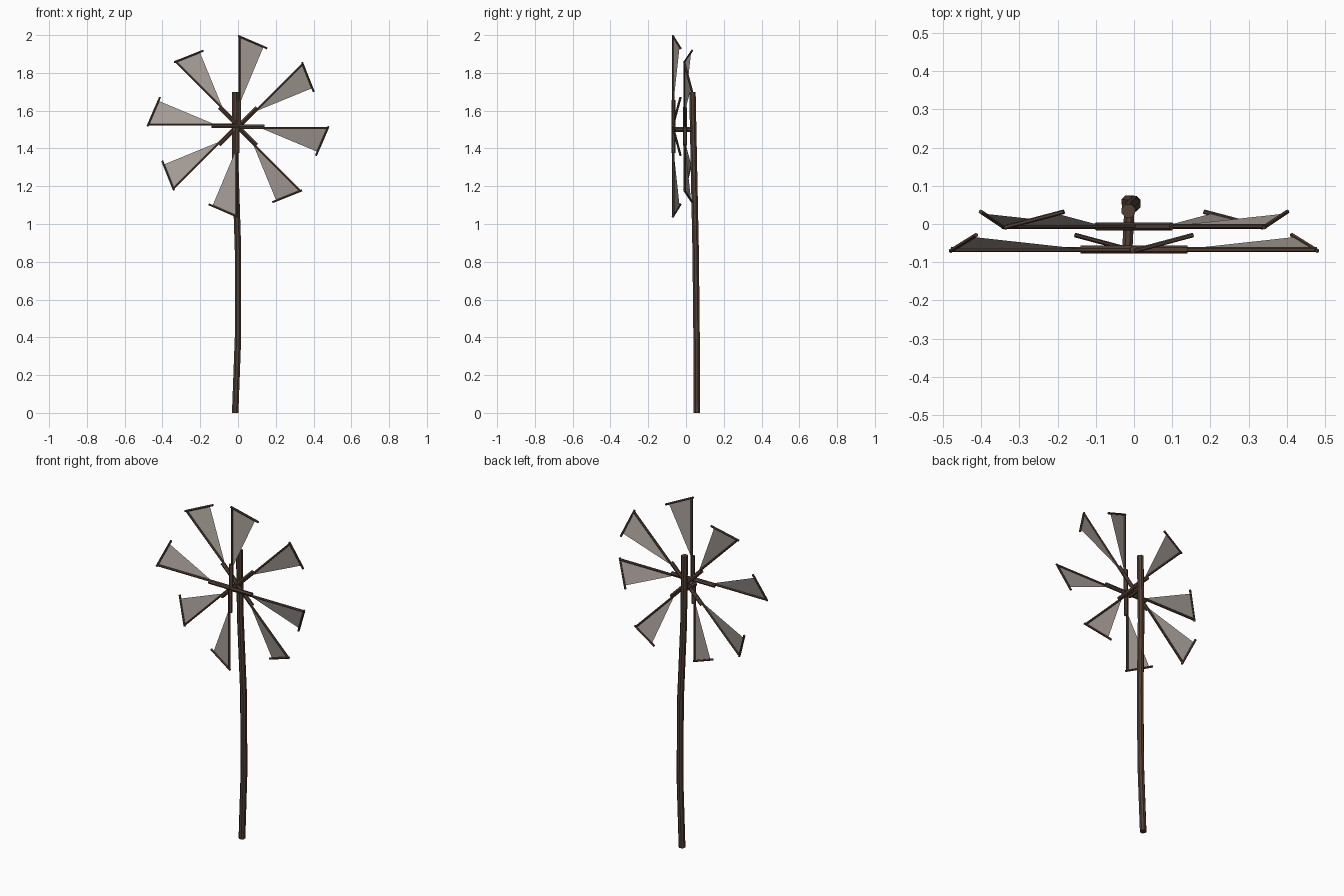
import bpy, bmesh, math
from mathutils import Vector

if "Cube" in bpy.data.objects:
    bpy.data.objects.remove(bpy.data.objects["Cube"])


def material(name, rgb):
    m = bpy.data.materials.new(name)
    m.diffuse_color = (*rgb, 1)
    m.use_nodes = True
    m.node_tree.nodes["Principled BSDF"].inputs["Base Color"].default_value = m.diffuse_color
    return m


WOOD = material("dark wood", (0.085, 0.052, 0.034))
CLOTH = material("grey canvas", (0.39, 0.345, 0.315))
HUB_Z = 1.517


def finish(bm, name, mat):
    me = bpy.data.meshes.new(name)
    bm.to_mesh(me)
    bm.free()
    me.materials.append(mat)
    ob = bpy.data.objects.new(name, me)
    bpy.context.collection.objects.link(ob)
    return ob


def tube(name, points, radius, sides, flat=False):
    """Round stick swept through points; flat=True keeps rings horizontal."""
    bm = bmesh.new()
    pts = [Vector(p) for p in points]
    axis = Vector((0, 0, 1)) if flat else (pts[-1] - pts[0]).normalized()
    ref = Vector((0, 1, 0)) if abs(axis.y) < 0.9 else Vector((0, 0, 1))
    u = axis.cross(ref).normalized()
    v = axis.cross(u)
    rings = []
    for p in pts:
        rings.append([bm.verts.new(p + radius * (math.cos(t) * u + math.sin(t) * v))
                      for t in ((i + 0.5) * 2 * math.pi / sides for i in range(sides))])
    for a, b in zip(rings, rings[1:]):
        for i in range(sides):
            j = (i + 1) % sides
            bm.faces.new((a[i], a[j], b[j], b[i]))
    bm.faces.new(rings[0][::-1])
    bm.faces.new(rings[-1])
    bmesh.ops.recalc_face_normals(bm, faces=bm.faces[:])
    return finish(bm, name, WOOD)


def spin(x, y, z, a):
    """Turn a hub-relative point clockwise, as seen from the front."""
    c, s = math.cos(a), math.sin(a)
    return Vector((x * c + z * s, y, HUB_Z - x * s + z * c))


def rotor(name, y, start):
    # two crossed hub bars
    for k in range(2):
        a = start + k * math.pi / 2
        tube(f"{name}_hub_bar_{k}", [spin(0, y, -0.14, a), spin(0, y, 0.14, a)], 0.0105, 6)
    # four arms, each with a slanted tip stick and a canvas sail
    for k in range(4):
        a = start + k * math.pi / 2
        tube(f"{name}_arm_{k}", [spin(0.009, y, 0.01, a), spin(0.009, y, 0.478, a)], 0.0065, 6)
        tube(f"{name}_tip_stick_{k}",
             [spin(0.001, y - 0.003, 0.479, a), spin(0.154, y + 0.038, 0.413, a)], 0.006, 6)
        bm = bmesh.new()
        bm.faces.new([bm.verts.new(spin(*p, a)) for p in
                      ((0.009, y, 0.12), (0.135, y + 0.033, 0.421), (0.009, y, 0.475))])
        finish(bm, f"{name}_sail_{k}", CLOTH)


# slightly crooked pole
tube("pole", [(-0.015, 0.058, 0), (0, 0.056, 0.4), (0, 0.051, 0.86),
              (-0.014, 0.042, 1.3), (-0.015, 0.034, 1.7)], 0.0185, 8, flat=True)
# axle through the pole
tube("axle", [(-0.017, -0.058, 1.5), (-0.012, 0.04, 1.5)], 0.0145, 8)
# front rotor is upright, rear rotor is turned an eighth
rotor("front_rotor", -0.067, 0)
rotor("rear_rotor", -0.006, math.pi / 4)
